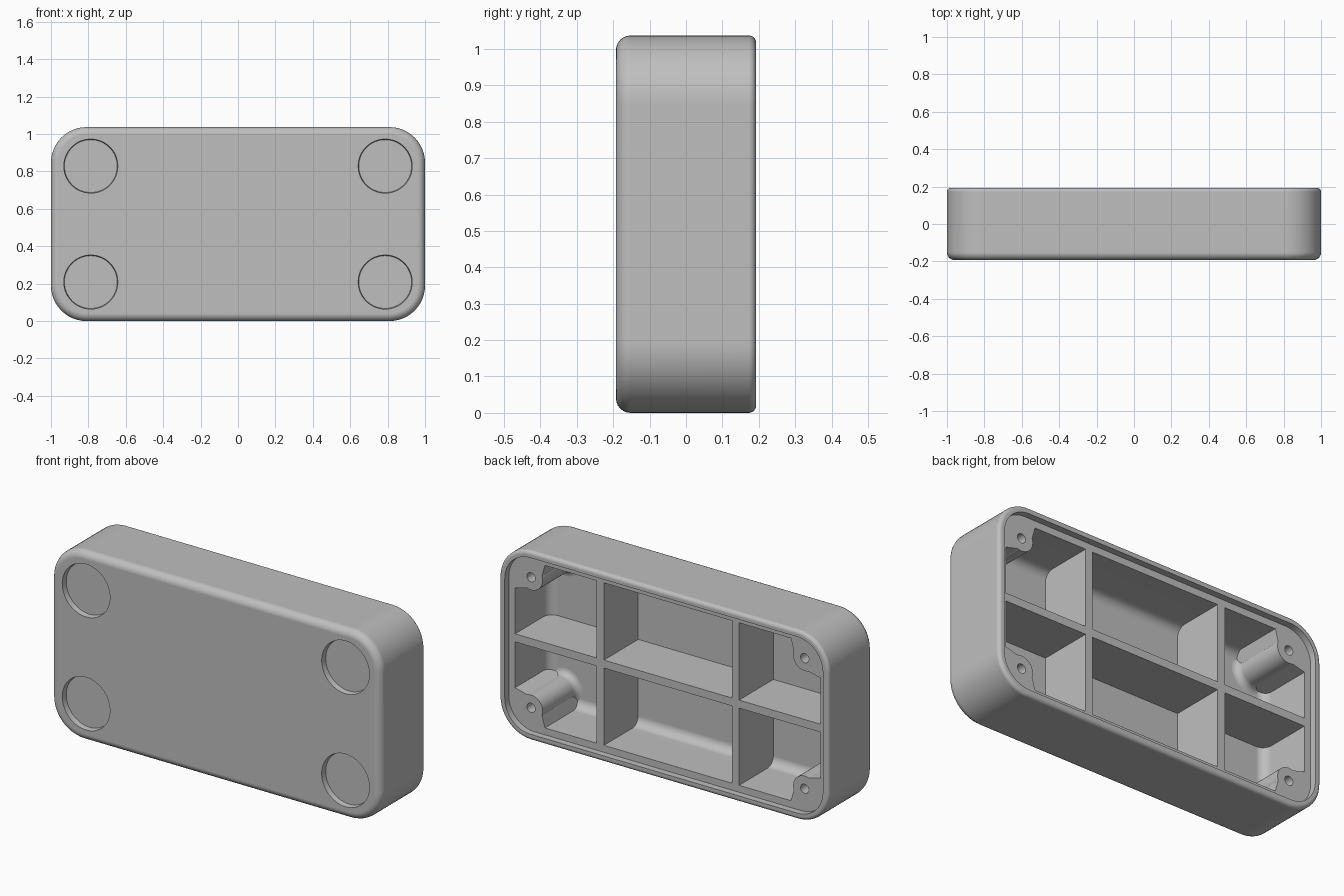
import bpy, bmesh, math
from mathutils import Vector, Matrix

cube = bpy.data.objects.get("Cube")
if cube:
    bpy.data.objects.remove(cube, do_unlink=True)

# Overall sizes
HALF_X, HALF_Y, MID_Z, CORNER = 1.0, 0.1925, 0.5185, 0.19
FLOOR_Y, LEDGE_Y = -0.14, 0.157
LIP, WALL = 0.035, 0.073

grey = bpy.data.materials.new("light_grey_plastic")
grey.use_nodes = True
colour = (0.52, 0.52, 0.52, 1)
grey.diffuse_color = colour
grey.node_tree.nodes["Principled BSDF"].inputs["Base Color"].default_value = colour


def make_object(name, bm):
    bmesh.ops.recalc_face_normals(bm, faces=bm.faces)
    mesh = bpy.data.meshes.new(name)
    bm.to_mesh(mesh)
    bm.free()
    mesh.materials.append(grey)
    obj = bpy.data.objects.new(name, mesh)
    bpy.context.collection.objects.link(obj)
    return obj


def smooth(obj):
    bpy.ops.object.select_all(action='DESELECT')
    obj.select_set(True)
    bpy.context.view_layer.objects.active = obj
    bpy.ops.object.shade_smooth_by_angle(angle=math.radians(30))
    mod = obj.modifiers.new("flat_face_normals", 'WEIGHTED_NORMAL')
    mod.keep_sharp = True


def loft(bm, rings):
    """Skin a list of equal point rings and cap both ends."""
    loops = [[bm.verts.new(p) for p in ring] for ring in rings]
    for a, b in zip(loops, loops[1:]):
        for i in range(len(a)):
            j = (i + 1) % len(a)
            bm.faces.new((a[i], a[j], b[j], b[i]))
    bm.faces.new(loops[0])
    bm.faces.new(loops[-1])


def rounded_rect(inset, y, steps=12):
    r = CORNER - inset
    points = []
    for k, (sx, sz) in enumerate(((1, 1), (-1, 1), (-1, -1), (1, -1))):
        cx, cz = sx * (HALF_X - CORNER), MID_Z + sz * (MID_Z - CORNER)
        for i in range(steps + 1):
            a = (k + i / steps) * math.pi / 2
            points.append((cx + r * math.cos(a), y, cz + r * math.sin(a)))
    return points


def circle(x, z, r, y, sides=40):
    return [(x + r * math.cos(2 * math.pi * i / sides), y,
             z + r * math.sin(2 * math.pi * i / sides)) for i in range(sides)]


def arc(cu, cv, r, start, end, steps=6):
    """Points of a fillet, angles in degrees."""
    angles = [math.radians(start + (end - start) * i / steps) for i in range(steps + 1)]
    return [(cu + r * math.cos(a), cv + r * math.sin(a)) for a in angles]


# Housing shell: front fillet, rear lip, stepped ledge and filleted cavity
section = arc(0.04, 0.04 - HALF_Y, 0.04, 270, 180)
section += arc(0.02, HALF_Y - 0.02, 0.02, 180, 90)
section += [(LIP, HALF_Y), (LIP, LEDGE_Y), (WALL, LEDGE_Y)]
section += arc(WALL + 0.05, FLOOR_Y + 0.05, 0.05, 180, 270)
bm = bmesh.new()
loft(bm, [rounded_rect(inset, y) for inset, y in section])
housing = make_object("housing_shell", bm)

# Round foot recesses sunk into the front
bm = bmesh.new()
for sx in (-1, 1):
    for sz in (-1, 1):
        x, z = sx * 0.787, MID_Z + sz * 0.31
        loft(bm, [circle(x, z, 0.147, -HALF_Y - 0.02, 64),
                  circle(x, z, 0.141, -HALF_Y + 0.03, 64)])
cutter = make_object("foot_recess_cutter", bm)
cutter.hide_render = True
cut = housing.modifiers.new("foot_recesses", 'BOOLEAN')
cut.operation, cut.solver, cut.object = 'DIFFERENCE', 'EXACT', cutter
bpy.context.view_layer.objects.active = housing
bpy.ops.object.modifier_apply(modifier=cut.name)
bpy.data.objects.remove(cutter, do_unlink=True)
smooth(housing)


# Internal stiffening ribs, flush with the ledge
def rib(name, x, width, height):
    bm = bmesh.new()
    low = FLOOR_Y - 0.01
    size = Vector((width, LEDGE_Y - low, height))
    bmesh.ops.create_cube(bm, size=1, matrix=Matrix.Translation(
        (x, (LEDGE_Y + low) / 2, MID_Z)) @ Matrix.Diagonal(size).to_4x4())
    make_object(name, bm)


RIB = 0.044
rib("long_rib", 0, 2 * (HALF_X - WALL) + 0.004, RIB)
for side, sx in (("left", 1), ("right", -1)):
    rib(side + "_cross_rib", sx * 0.41, RIB, 2 * (MID_Z - WALL) + 0.004)

# Screw bosses with blind holes, flared bases and corner webs
BOSS_X, BOSS_Z, BOSS_R, HOLE_R = 0.83, 0.358, 0.07, 0.025
profile = arc(BOSS_R + 0.035, FLOOR_Y + 0.035, 0.035, 270, 180)
profile += [(BOSS_R, LEDGE_Y), (HOLE_R, LEDGE_Y), (HOLE_R, LEDGE_Y - 0.2)]
wall_x, wall_z = HALF_X - WALL + 0.003, MID_Z - WALL + 0.003
web = [(BOSS_X - 0.065, BOSS_Z + 0.02), (BOSS_X - 0.085, wall_z),
       (wall_x - 0.05, wall_z), (wall_x - 0.015, wall_z - 0.015), (wall_x, wall_z - 0.05),
       (wall_x, BOSS_Z - 0.085), (BOSS_X + 0.02, BOSS_Z - 0.065),
       (BOSS_X + 0.035, BOSS_Z + 0.035)]
for side, sx in (("left", 1), ("right", -1)):
    for level, sz in (("upper", 1), ("lower", -1)):
        bm = bmesh.new()
        loft(bm, [circle(sx * BOSS_X, MID_Z + sz * BOSS_Z, r, y) for r, y in profile])
        smooth(make_object(f"{level}_{side}_screw_boss", bm))
        bm = bmesh.new()
        loft(bm, [[(sx * x, y, MID_Z + sz * z) for x, z in web]
                  for y in (FLOOR_Y - 0.005, LEDGE_Y)])
        make_object(f"{level}_{side}_boss_web", bm)
